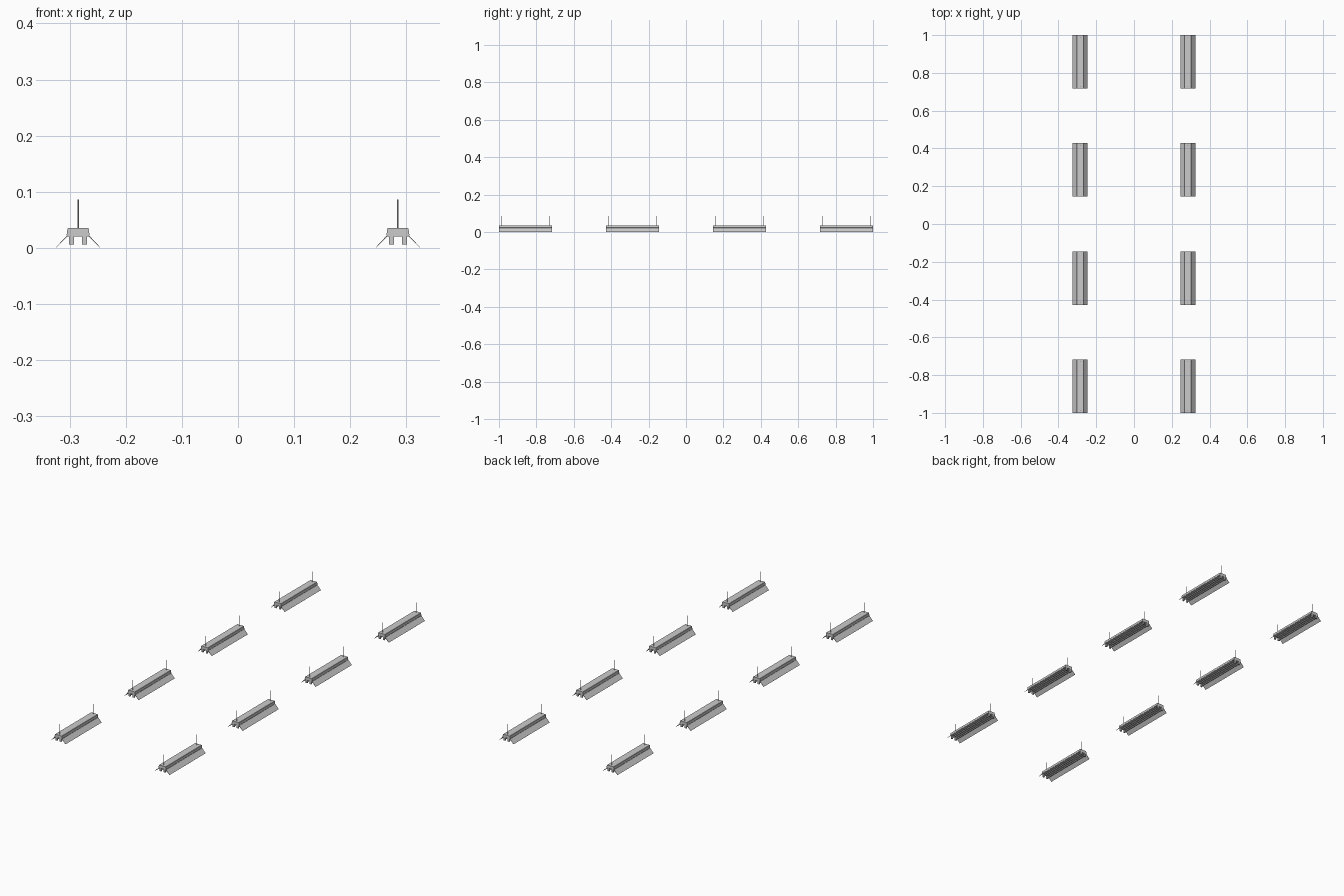
import bpy, bmesh
from mathutils import Matrix, Vector

if "Cube" in bpy.data.objects:
    bpy.data.objects.remove(bpy.data.objects["Cube"])

LENGTH = 0.283
HALF = LENGTH / 2


def to_mesh(bm, name):
    bmesh.ops.recalc_face_normals(bm, faces=bm.faces)
    me = bpy.data.meshes.new(name)
    bm.to_mesh(me)
    bm.free()
    return me


def extrude_profile(bm, pts, y0, y1):
    """Closed x-z outline swept along y."""
    face = bm.faces.new([bm.verts.new((x, y0, z)) for x, z in pts])
    geo = bmesh.ops.extrude_face_region(bm, geom=[face])["geom"]
    bmesh.ops.translate(bm, vec=(0, y1 - y0, 0),
                        verts=[v for v in geo if isinstance(v, bmesh.types.BMVert)])


def cylinder(bm, centre, radius, depth, sides, along_y=False):
    rot = Matrix.Rotation(1.5707963, 4, 'X') if along_y else Matrix()
    bmesh.ops.create_cone(bm, cap_ends=True, segments=sides, radius1=radius, radius2=radius,
                          depth=depth, matrix=Matrix.Translation(Vector(centre)) @ rot)


# ballast housing: slightly tapered channel with small chamfers
bm = bmesh.new()
extrude_profile(bm, [(-0.0188, 0.0205), (0.0188, 0.0205), (0.0205, 0.0225), (0.0188, 0.0345),
                     (0.0175, 0.0357), (-0.0175, 0.0357), (-0.0188, 0.0345), (-0.0205, 0.0225)],
                -HALF, HALF)
housing = to_mesh(bm, "housing")

# sloping sheet reflectors on both sides
bm = bmesh.new()
for s in (-1, 1):
    extrude_profile(bm, [(s * 0.0188, 0.0207), (s * 0.0205, 0.0213),
                         (s * 0.0397, 0.0006), (s * 0.0391, 0.0)], -HALF, HALF)
reflectors = to_mesh(bm, "reflectors")

# lamp sockets at both ends
bm = bmesh.new()
for s in (-1, 1):
    for e in (-1, 1):
        extrude_profile(bm, [(s * 0.007, 0.006), (s * 0.016, 0.006),
                             (s * 0.016, 0.021), (s * 0.007, 0.021)],
                        e * HALF, e * (HALF - 0.006))
sockets = to_mesh(bm, "sockets")

# two lamp tubes
bm = bmesh.new()
for s in (-1, 1):
    cylinder(bm, (s * 0.0115, 0, 0.011), 0.0038, LENGTH - 0.010, 12, True)
tubes = to_mesh(bm, "tubes")

# hanging rods near both ends
bm = bmesh.new()
for e in (-1, 1):
    cylinder(bm, (0, e * 0.13, 0.0605), 0.0012, 0.051, 8)
rods = to_mesh(bm, "hanging_rods")

for f in tubes.polygons:
    f.use_smooth = len(f.vertices) == 4

# two rows of four fixtures
parts = {"housing": housing, "reflectors": reflectors, "lamp_sockets": sockets,
         "lamp_tubes": tubes, "hanging_rods": rods}
for x in (-0.285, 0.285):
    for y in (-0.8585, -0.286, 0.286, 0.8585):
        for name, me in parts.items():
            ob = bpy.data.objects.new(name, me)
            ob.location = (x, y, 0)
            bpy.context.collection.objects.link(ob)
